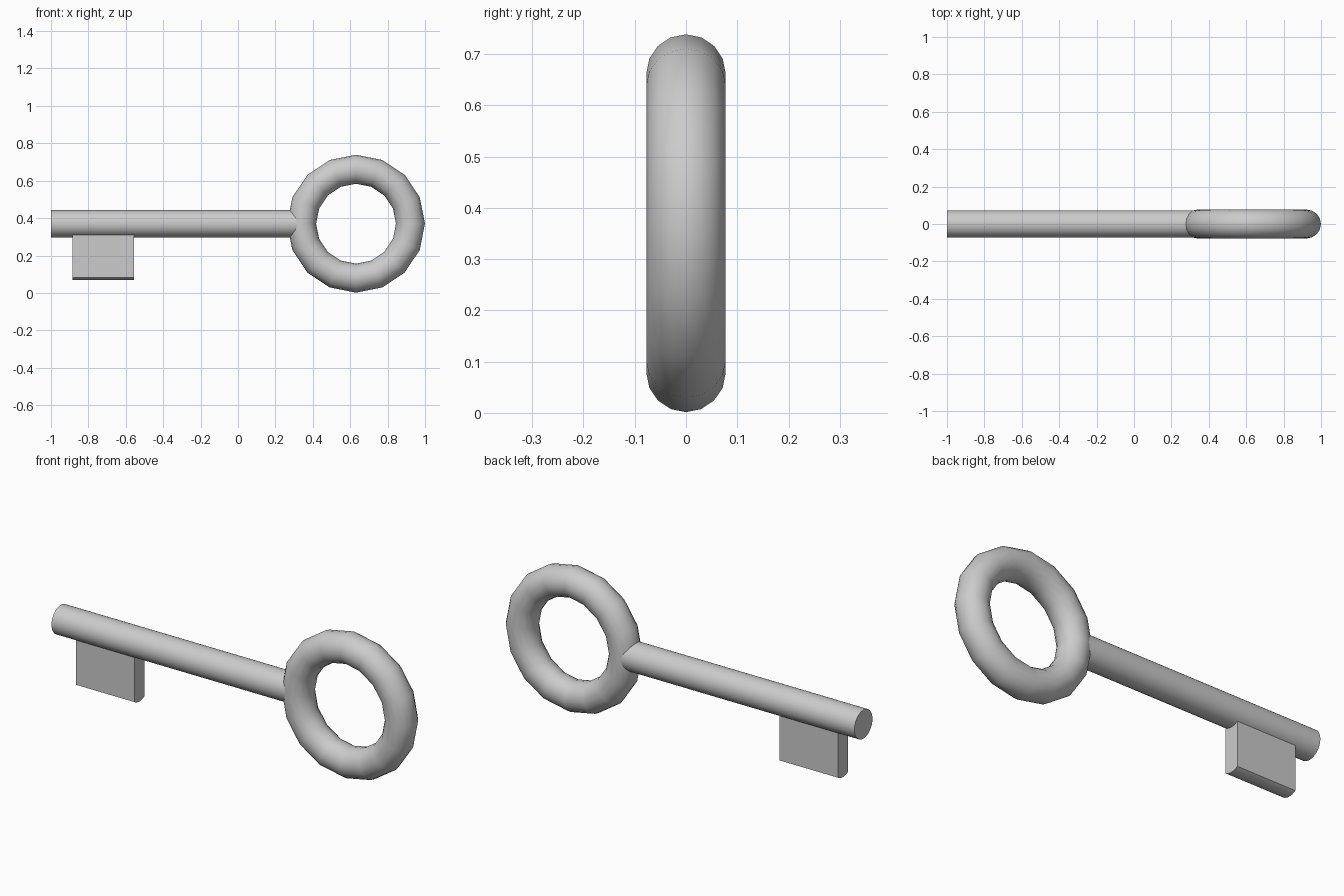
import bpy, bmesh, math

if "Cube" in bpy.data.objects:
    bpy.data.objects.remove(bpy.data.objects["Cube"])

AXIS_Z = 0.37
SHAFT_R = 0.073


def smooth(obj, angle):
    bpy.ops.object.select_all(action='DESELECT')
    obj.select_set(True)
    bpy.context.view_layer.objects.active = obj
    bpy.ops.object.shade_smooth_by_angle(angle=math.radians(angle))


def extrude_profile(name, profile, x0, x1):
    """Extrude a closed (y, z) outline along x."""
    bm = bmesh.new()
    face = bm.faces.new([bm.verts.new((x0, y, z)) for y, z in profile])
    geom = bmesh.ops.extrude_face_region(bm, geom=[face])["geom"]
    verts = [g for g in geom if isinstance(g, bmesh.types.BMVert)]
    bmesh.ops.translate(bm, verts=verts, vec=(x1 - x0, 0, 0))
    bmesh.ops.recalc_face_normals(bm, faces=bm.faces)
    mesh = bpy.data.meshes.new(name)
    bm.to_mesh(mesh)
    bm.free()
    obj = bpy.data.objects.new(name, mesh)
    bpy.context.collection.objects.link(obj)
    return obj


# Ring handle, low side count with smooth shading
bpy.ops.mesh.primitive_torus_add(
    major_segments=16, minor_segments=16, major_radius=0.291, minor_radius=0.0775,
    location=(0.631, 0, AXIS_Z), rotation=(math.pi / 2, 0, 0))
ring = bpy.context.object
ring.name = "ring_handle"
smooth(ring, 60)

# Round shaft, its end buried in the ring
x0, x1 = -1.0, 0.34
bpy.ops.mesh.primitive_cylinder_add(
    vertices=32, radius=SHAFT_R, depth=x1 - x0,
    location=((x0 + x1) / 2, 0, AXIS_Z), rotation=(0, math.pi / 2, 0))
shaft = bpy.context.object
shaft.name = "shaft"
smooth(shaft, 40)

# Flat bit below the shaft, with a rounded lower edge
half = 0.04
centre = 0.07 + SHAFT_R
profile = [(-half, 0.34), (half, 0.34)]
for i in range(9):
    y = half - 2 * half * i / 8
    profile.append((y, centre - math.sqrt(SHAFT_R ** 2 - y ** 2)))
bit = extrude_profile("key_bit", profile, -0.885, -0.555)
smooth(bit, 30)
